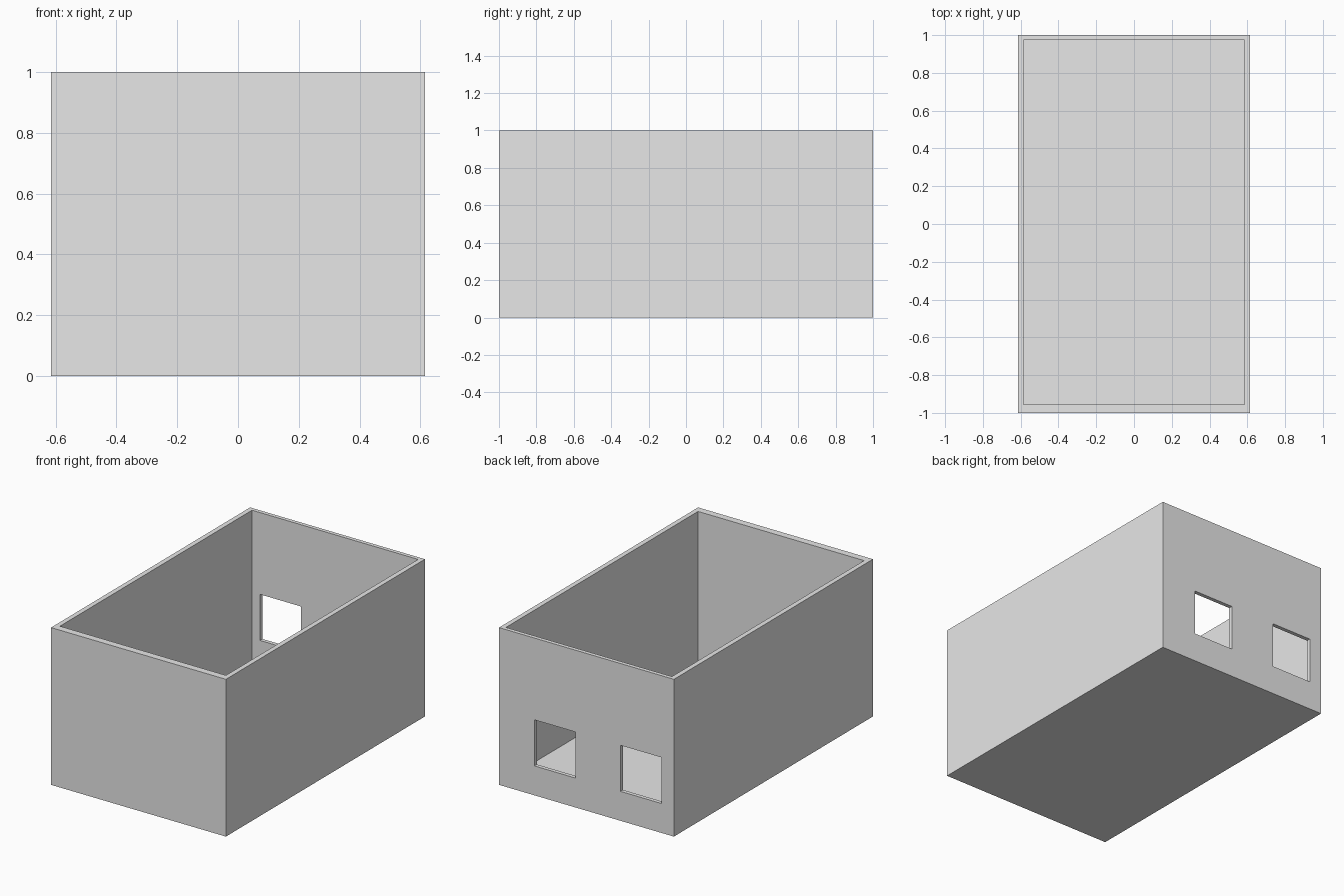
import bpy

cube = bpy.data.objects.get("Cube")
if cube:
    bpy.data.objects.remove(cube, do_unlink=True)

# Overall size and the inner limits of the room
W, D, H = 0.615, 1.0, 1.0
INNER_X, INNER_FRONT, INNER_BACK, FLOOR = 0.584, -0.955, 0.975, 0.033

grey = bpy.data.materials.new("light grey")
grey.use_nodes = True
colour = (0.8, 0.8, 0.8, 1)
grey.diffuse_color = colour
grey.node_tree.nodes["Principled BSDF"].inputs["Base Color"].default_value = colour


def box(name, low, high):
    """Axis-aligned box between two corners."""
    bpy.ops.mesh.primitive_cube_add(size=1)
    obj = bpy.context.object
    obj.name = name
    for v in obj.data.vertices:
        v.co = [h if c > 0 else l for c, l, h in zip(v.co, low, high)]
    obj.data.materials.append(grey)
    return obj


def cut(target, name, low, high):
    """Subtract a hidden box from the target."""
    cutter = box(name, low, high)
    cutter.hide_render = True
    cutter.hide_viewport = True
    mod = target.modifiers.new(name, "BOOLEAN")
    mod.operation = "DIFFERENCE"
    mod.solver = "EXACT"
    mod.object = cutter


# Open-topped shell with floor
shell = box("room_shell", (-W, -D, 0), (W, D, H))
cut(shell, "interior_cutter", (-INNER_X, INNER_FRONT, FLOOR), (INNER_X, INNER_BACK, H + 0.2))

# Two square windows through the back wall
for side, x in (("left", 0.222), ("right", -0.384)):
    cut(shell, side + "_window_cutter", (x - 0.144, 0.9, 0.187), (x + 0.144, 1.1, 0.48))

# Bake the cuts and remove the cutters
bpy.context.view_layer.update()
graph = bpy.context.evaluated_depsgraph_get()
mesh = bpy.data.meshes.new_from_object(shell.evaluated_get(graph))
cutters = [m.object for m in shell.modifiers]
shell.modifiers.clear()
shell.data = mesh
mesh.materials.clear()
mesh.materials.append(grey)
for poly in mesh.polygons:
    poly.material_index = 0
for cutter in cutters:
    bpy.data.objects.remove(cutter, do_unlink=True)
